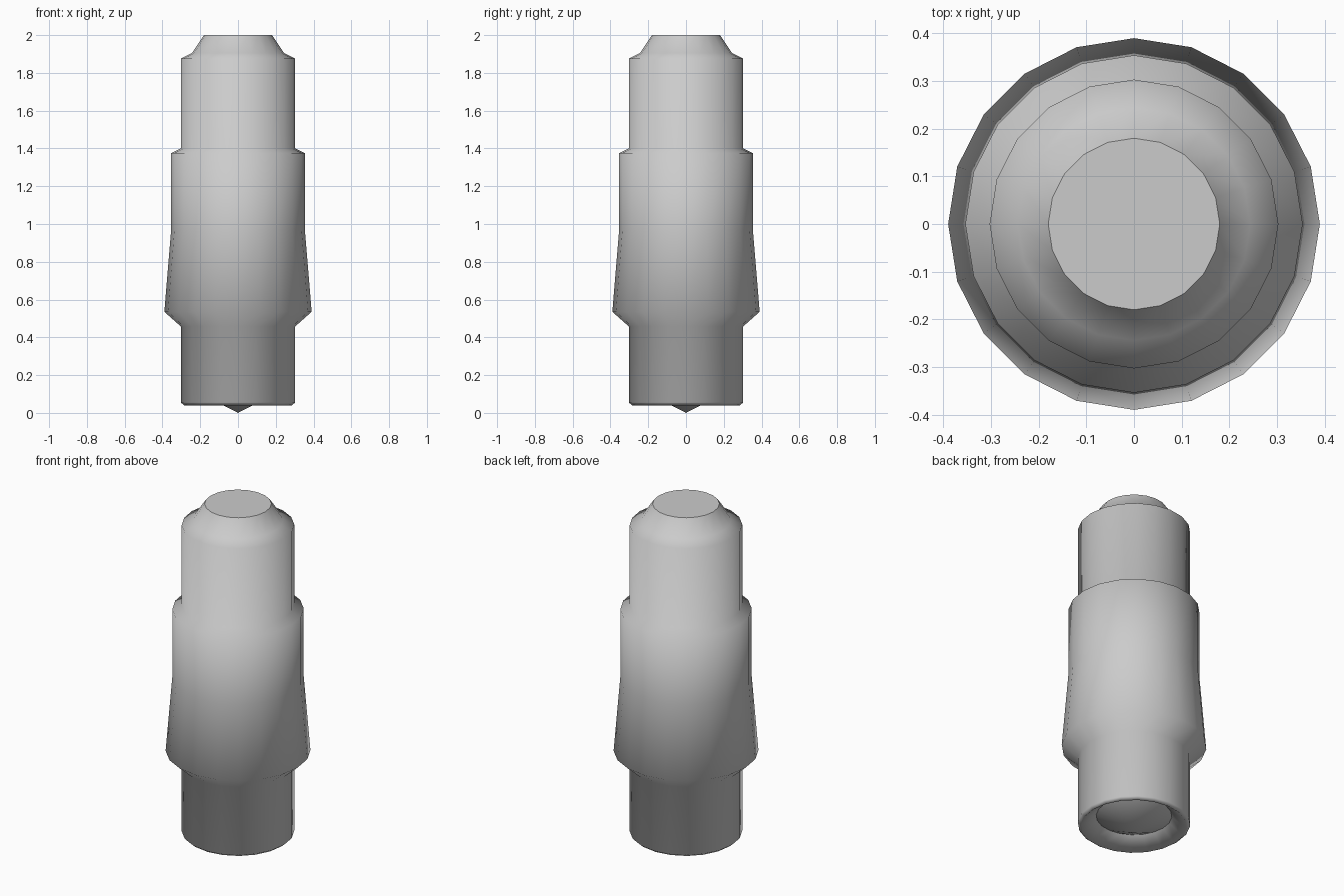
import bpy, bmesh
from math import cos, sin, pi

if "Cube" in bpy.data.objects:
    bpy.data.objects.remove(bpy.data.objects["Cube"])

SIDES = 20

# Lathe profile: (radius, height, sharp crease) from recess ring to top rim
profile = [
    (0.204, 0.105, True),                          # recessed ring under the base
    (0.285, 0.04, False), (0.303, 0.055, False),   # bottom rim
    (0.303, 0.458, False), (0.39, 0.535, False),   # flare under the collar
    (0.354, 0.97, False), (0.354, 1.375, False),   # tapered collar
    (0.303, 1.40, False), (0.303, 1.875, False),   # upper body
    (0.244, 1.905, False), (0.18, 2.0, True),      # shoulder and tip
]

bm = bmesh.new()
rings = []
for r, z, _ in profile:
    rings.append([bm.verts.new((r * cos(2 * pi * i / SIDES),
                                r * sin(2 * pi * i / SIDES), z))
                  for i in range(SIDES)])

# Side walls
for a, b in zip(rings, rings[1:]):
    for i in range(SIDES):
        j = (i + 1) % SIDES
        bm.faces.new((a[i], a[j], b[j], b[i])).smooth = True

# Flat top cap
bm.faces.new(rings[-1])

# Shallow centring cone in the bottom recess
apex = bm.verts.new((0, 0, 0))
for i in range(SIDES):
    bm.faces.new((rings[0][(i + 1) % SIDES], rings[0][i], apex)).smooth = True

# Creases at the cap and the recess ring
for ring, (_, _, sharp) in zip(rings, profile):
    if sharp:
        for i in range(SIDES):
            bm.edges.get((ring[i], ring[(i + 1) % SIDES])).smooth = False

bmesh.ops.recalc_face_normals(bm, faces=bm.faces)
mesh = bpy.data.meshes.new("stepped_pin")
bm.to_mesh(mesh)
bm.free()
pin = bpy.data.objects.new("stepped_pin", mesh)
bpy.context.collection.objects.link(pin)
